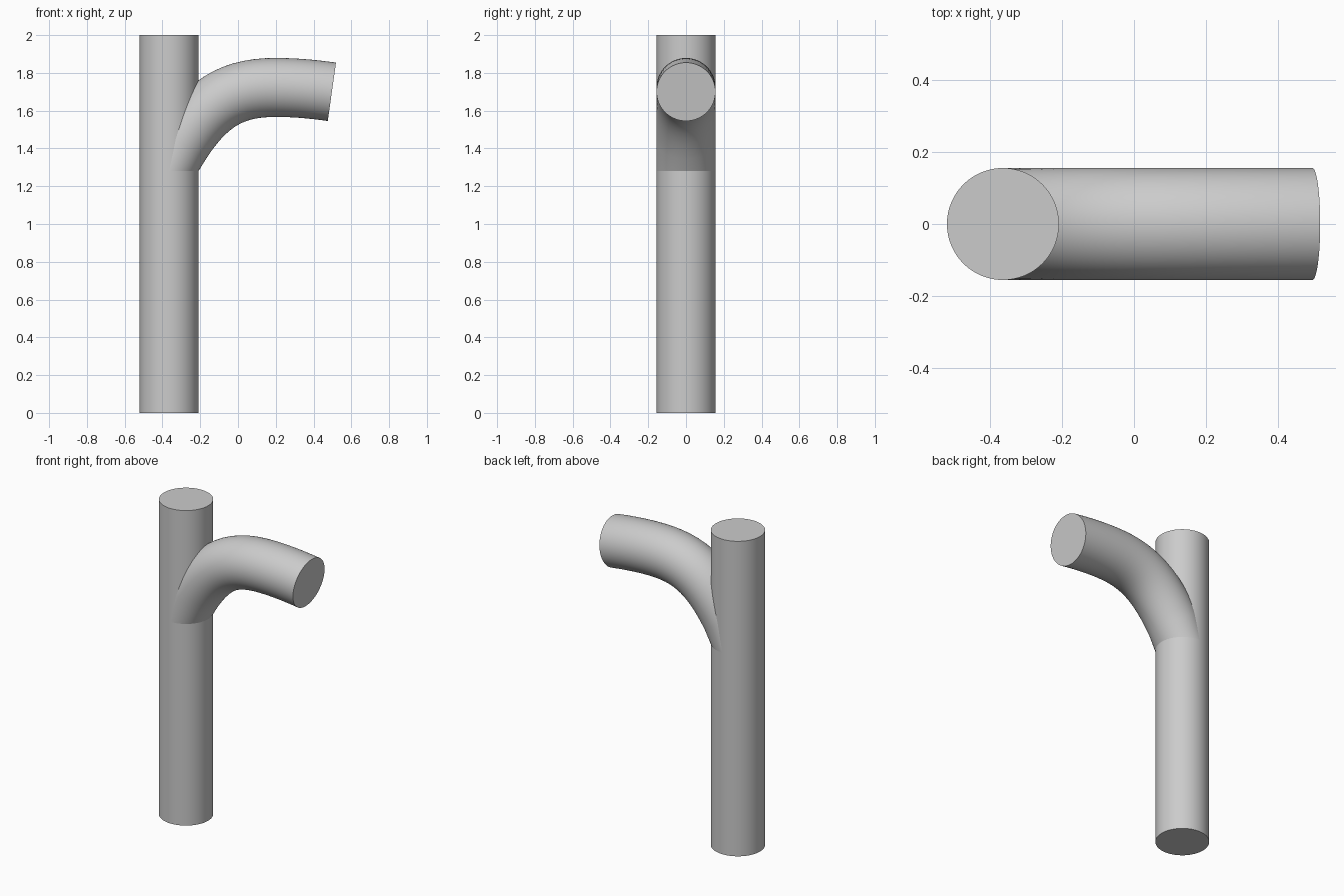
import bpy, bmesh, math
from mathutils import Vector
from mathutils.geometry import interpolate_bezier

cube = bpy.data.objects.get("Cube")
if cube:
    bpy.data.objects.remove(cube)

RADIUS = 0.156
SIDES = 64
TRUNK_X = -0.365

grey = bpy.data.materials.new("plain_grey")
grey.use_nodes = True
colour = (0.6, 0.6, 0.6, 1)
grey.diffuse_color = colour
grey.node_tree.nodes["Principled BSDF"].inputs["Base Color"].default_value = colour


def heading(degrees):
    """Unit direction in the x-z plane, measured up from +x."""
    a = math.radians(degrees)
    return Vector((math.cos(a), 0, math.sin(a)))


def tube(name, stations):
    """Capped round tube through (centre, direction) stations in the x-z plane."""
    bm = bmesh.new()
    rings = []
    for centre, direction in stations:
        across = Vector((direction.z, 0, -direction.x))
        ring = []
        for i in range(SIDES):
            a = math.tau * i / SIDES
            offset = across * math.cos(a) + Vector((0, math.sin(a), 0))
            ring.append(bm.verts.new(centre + RADIUS * offset))
        rings.append(ring)
    for low, high in zip(rings, rings[1:]):
        for i in range(SIDES):
            j = (i + 1) % SIDES
            bm.faces.new((low[i], low[j], high[j], high[i]))
    bm.faces.new(rings[0][::-1])
    bm.faces.new(rings[-1])
    bmesh.ops.recalc_face_normals(bm, faces=bm.faces)
    mesh = bpy.data.meshes.new(name)
    bm.to_mesh(mesh)
    bm.free()
    mesh.materials.append(grey)
    obj = bpy.data.objects.new(name, mesh)
    bpy.context.collection.objects.link(obj)
    bpy.ops.object.select_all(action="DESELECT")
    obj.select_set(True)
    bpy.context.view_layer.objects.active = obj
    bpy.ops.object.shade_smooth_by_angle(angle=math.radians(40))
    return obj


# Upright pipe
up = heading(90)
tube("upright_pipe", [(Vector((TRUNK_X, 0, z)), up) for z in (0, 2)])

# Curved branch: level ring on the pipe, a tight bend, then a slight droop
bend = Vector((-0.30, 0, 1.43))
crest = Vector((0.20, 0, 1.723))
tip = Vector((0.497, 0, 1.70))
rise, level, droop = heading(57), heading(0), heading(-8)
path = interpolate_bezier(bend, bend + 0.265 * rise, crest - 0.22 * level, crest, 14)
path += interpolate_bezier(crest, crest + 0.1 * level, tip - 0.1 * droop, tip, 8)[1:]

stations = [(Vector((TRUNK_X, 0, 1.28)), up), (bend, rise)]
for before, here, after in zip(path, path[1:], path[2:]):
    stations.append((here, (after - before).normalized()))
stations.append((tip, droop))
tube("curved_branch", stations)
